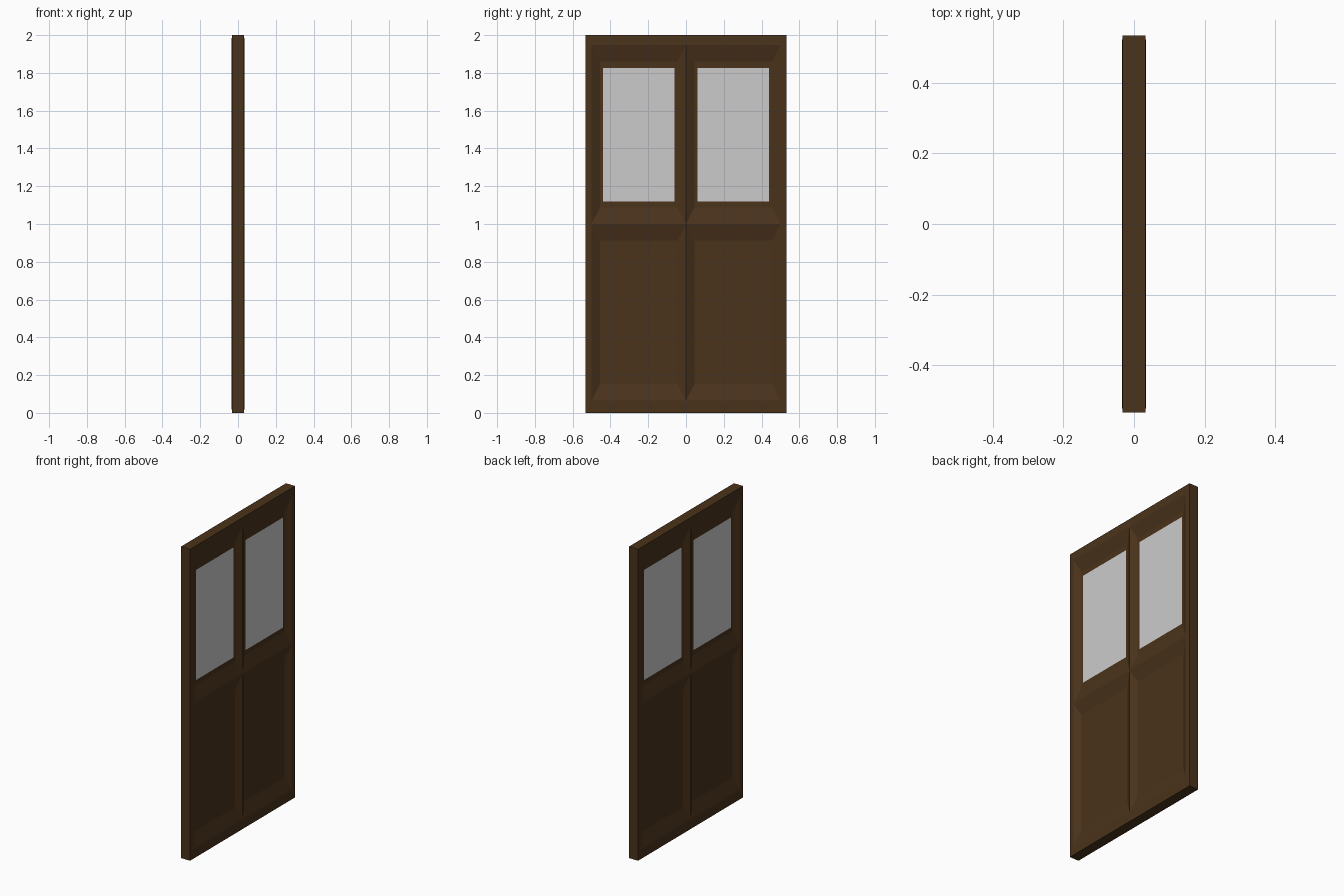
import bpy, bmesh

if "Cube" in bpy.data.objects:
    bpy.data.objects.remove(bpy.data.objects["Cube"])

HALF_W, HEIGHT = 0.533, 2.0
EDGE_X, RIDGE_X, PANEL_X = 0.0325, 0.0345, 0.011
CELL_Y = [(-0.5, 0.0), (0.0, 0.5)]
LOWER_Z, UPPER_Z = (0.065, 1.0), (1.0, 1.947)


def material(name, rgb):
    m = bpy.data.materials.new(name)
    m.diffuse_color = (*rgb, 1)
    m.use_nodes = True
    m.node_tree.nodes["Principled BSDF"].inputs["Base Color"].default_value = m.diffuse_color
    return m


def finish(name, bm, mat=None):
    bmesh.ops.remove_doubles(bm, verts=bm.verts, dist=1e-5)
    bmesh.ops.recalc_face_normals(bm, faces=bm.faces)
    me = bpy.data.meshes.new(name)
    bm.to_mesh(me)
    bm.free()
    ob = bpy.data.objects.new(name, me)
    bpy.context.collection.objects.link(ob)
    if mat:
        me.materials.append(mat)
    return ob


def rect(x, y0, y1, z0, z1):
    return [(x, y0, z0), (x, y1, z0), (x, y1, z1), (x, y0, z1)]


def inset(x, ys, zs, dy, dz):
    return rect(x, ys[0] + dy, ys[1] - dy, zs[0] + dz, zs[1] - dz)


def fill(bm, pts):
    bm.faces.new([bm.verts.new(p) for p in pts])


def bridge(bm, a, b):
    for i in range(4):
        j = (i + 1) % 4
        fill(bm, [a[i], a[j], b[j], b[i]])


wood = material("dark_wood", (0.068, 0.033, 0.011))

# door leaf: edge band, outer border and four sunk cells on each face
bm = bmesh.new()
outer = {s: rect(s * EDGE_X, -HALF_W, HALF_W, 0, HEIGHT) for s in (-1, 1)}
bridge(bm, outer[-1], outer[1])
for s in (-1, 1):
    bridge(bm, outer[s], rect(s * RIDGE_X, -0.5, 0.5, LOWER_Z[0], UPPER_Z[1]))
    for ys in CELL_Y:
        for zs in (LOWER_Z, UPPER_Z):
            sunk = inset(s * PANEL_X, ys, zs, 0.045, 0.088)
            bridge(bm, inset(s * RIDGE_X, ys, zs, 0, 0), sunk)
            if zs == LOWER_Z:
                fill(bm, sunk)
            else:
                # flat rim around the window opening
                bridge(bm, sunk, inset(s * PANEL_X, ys, zs, 0.06, 0.12))
finish("door_leaf", bm, wood)

# window panes flush with the rims
for side, ys in zip(("left", "right"), CELL_Y):
    bm = bmesh.new()
    back, front = (inset(s * PANEL_X, ys, UPPER_Z, 0.06, 0.12) for s in (-1, 1))
    fill(bm, back)
    fill(bm, front)
    bridge(bm, back, front)
    finish(side + "_window_pane", bm)
